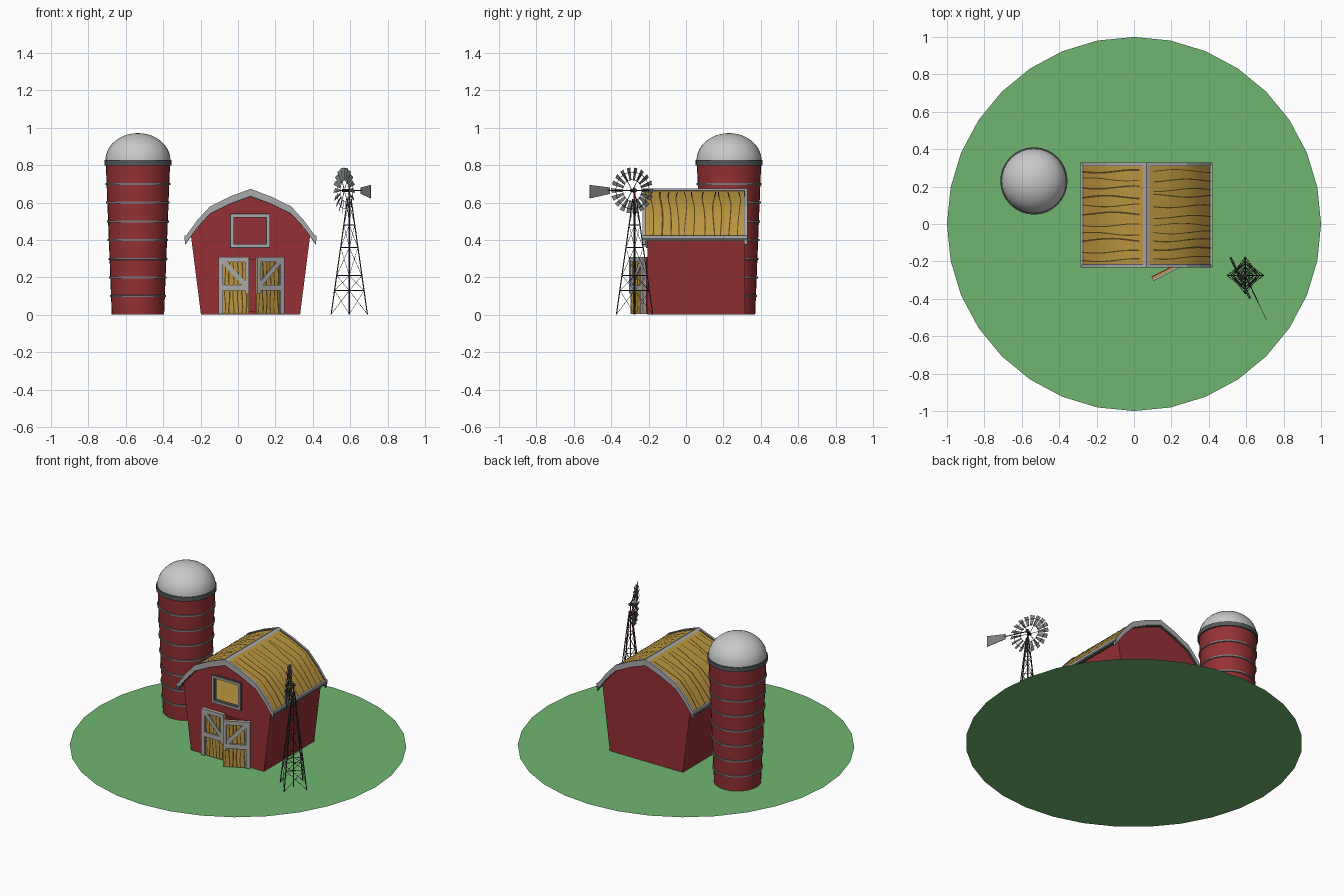
import bpy, bmesh, math, random
from mathutils import Vector, Matrix

random.seed(4)
if "Cube" in bpy.data.objects:
    bpy.data.objects.remove(bpy.data.objects["Cube"], do_unlink=True)


def material(name, r, g, b):
    m = bpy.data.materials.new(name)
    m.use_nodes = True
    m.diffuse_color = (r, g, b, 1)
    m.node_tree.nodes["Principled BSDF"].inputs["Base Color"].default_value = (r, g, b, 1)
    return m


RED = material("barn red", .3, .03, .033)
GOLD = material("golden wood", .5, .3, .05)
BROWN = material("dark wood grain", .09, .055, .012)
TRIM = material("light grey trim", .4, .4, .4)
STEEL = material("dark steel", .09, .1, .1)
BAND = material("grey metal", .2, .21, .21)
DOME = material("pale dome", .58, .58, .58)
GREEN = material("grass green", .16, .47, .16)
IRON = material("mill iron", .05, .05, .055)


def finish(name, bm, mat, smooth=False, recalc=True):
    if recalc:
        bmesh.ops.recalc_face_normals(bm, faces=bm.faces[:])
    me = bpy.data.meshes.new(name)
    bm.to_mesh(me)
    bm.free()
    me.materials.append(mat)
    ob = bpy.data.objects.new(name, me)
    bpy.context.scene.collection.objects.link(ob)
    if smooth:
        bpy.ops.object.select_all(action='DESELECT')
        ob.select_set(True)
        bpy.context.view_layer.objects.active = ob
        bpy.ops.object.shade_smooth_by_angle(angle=math.radians(32))
    return ob


def add_box(bm, lo, hi, matrix=Matrix()):
    lo, hi = Vector(lo), Vector(hi)
    size = Matrix.Diagonal((hi - lo).to_4d())
    bmesh.ops.create_cube(bm, size=1, matrix=matrix @ Matrix.Translation((lo + hi) / 2) @ size)


def add_rod(bm, a, b, r, sides=5):
    a, b = Vector(a), Vector(b)
    turn = (b - a).to_track_quat('Z', 'Y').to_matrix().to_4x4()
    bmesh.ops.create_cone(bm, cap_ends=True, segments=sides, radius1=r, radius2=r,
                          depth=(b - a).length, matrix=Matrix.Translation((a + b) / 2) @ turn)


def add_prism(bm, pts, y0, y1):
    face = bm.faces.new([bm.verts.new((x, y0, z)) for x, z in pts])
    out = bmesh.ops.extrude_face_region(bm, geom=[face])
    verts = [v for v in out['geom'] if isinstance(v, bmesh.types.BMVert)]
    bmesh.ops.translate(bm, vec=(0, y1 - y0, 0), verts=verts)


def add_ribbon(bm, path, across, out):
    rows = [(bm.verts.new(p - across), bm.verts.new(p + across)) for p in path]
    for (a, b), (c, d) in zip(rows, rows[1:]):
        f = bm.faces.new((a, b, d, c))
        f.normal_update()
        if f.normal.dot(out) < 0:
            f.normal_flip()


def lathe(name, profile, at, mat):
    bm = bmesh.new()
    vs = [bm.verts.new((r, 0, z)) for r, z in profile]
    es = [bm.edges.new(p) for p in zip(vs, vs[1:])]
    bmesh.ops.spin(bm, geom=vs + es, axis=(0, 0, 1), cent=(0, 0, 0), steps=32, angle=math.tau)
    bmesh.ops.remove_doubles(bm, verts=bm.verts[:], dist=.0005)
    ob = finish(name, bm, mat, True)
    ob.location = at
    return ob


# Grass disc
bm = bmesh.new()
bmesh.ops.create_circle(bm, cap_ends=True, segments=32, radius=1)
finish("ground", bm, GREEN)

# Silo: tapered body, hoops, rim and dome
SILO = (-.535, .23, 0)
lathe("silo_body", [(0, .001), (.14, .001), (.172, .81), (0, .81)], SILO, RED)
for i in range(1, 8):
    z = i / 10
    r = .14 + .04 * z
    lathe(f"silo_hoop_{i}", [(r - .005, z - .006), (r + .006, z - .005),
                             (r + .006, z + .005), (r - .005, z + .006)], SILO, BAND)
lathe("silo_rim", [(.16, .8), (.18, .8), (.18, .828), (.16, .828)], SILO, STEEL)
arc = [math.pi / 2 * i / 10 for i in range(11)]
lathe("silo_dome", [(.174 * math.cos(a), .826 + .146 * math.sin(a)) for a in arc], SILO, DOME)

# Barn shell, hollow, with window and doorway cut through the front
CX, FRONT, BACK = .067, -.205, .315


def mirrored(half, dz=0):
    return ([(CX - x, z + dz) for x, z in half] +
            [(CX + x, z + dz) for x, z in reversed(half) if x])


def cutter(fill):
    c = bmesh.new()
    fill(c)
    ob = finish("barn_cutter", c, RED)
    ob.hide_render = True
    return ob


bm = bmesh.new()
add_prism(bm, mirrored([(.265, .001), (.318, .42), (.205, .563), (0, .655)]), FRONT, BACK)
barn = finish("barn_walls", bm, RED)
inside = mirrored([(.252, .012), (.304, .415), (.197, .55), (0, .64)])
for fill in (lambda c: add_prism(c, inside, FRONT + .014, BACK - .014),
             lambda c: add_box(c, (-.03, -.3, .375), (.16, -.1, .53)),
             lambda c: add_box(c, (-.09, -.3, .02), (.23, -.1, .295))):
    tool = cutter(fill)
    mod = barn.modifiers.new("opening", 'BOOLEAN')
    mod.operation, mod.solver, mod.object = 'DIFFERENCE', 'EXACT', tool
    bpy.context.view_layer.objects.active = barn
    bpy.ops.object.modifier_apply(modifier=mod.name)
    bpy.data.objects.remove(tool, do_unlink=True)

# Hay loft floor and window frame
bm = bmesh.new()
add_box(bm, (CX - .295, FRONT + .014, .35), (CX + .295, BACK - .014, .365))
finish("loft_floor", bm, GOLD)
for name, mat, grow, out in (("window_frame", TRIM, .008, .016), ("window_frame_edge", STEEL, .012, .01)):
    bm = bmesh.new()
    x0, x1, z0, z1 = -.03 - grow, .16 + grow, .37 - grow, .53 + grow
    t = grow + (.006 if mat == TRIM else .009)
    for lo, hi in (((x0, z0), (x1, z0 + t)), ((x0, z1 - t), (x1, z1)),
                   ((x0, z0), (x0 + t, z1)), ((x1 - t, z0), (x1, z1))):
        add_box(bm, (lo[0], FRONT - out, lo[1]), (hi[0], FRONT + .012, hi[1]))
    finish(name, bm, mat)

# Gambrel roof with trim on gable edges, eaves and ridge
ROOF = [(.35, .41), (.285, .5), (.217, .574), (.11, .627), (0, .668)]
Y0, Y1 = -.232, .328


def roof_band(name, mat, top, bottom, spans, smooth=False):
    bm = bmesh.new()
    for y0, y1 in spans:
        upper, lower = mirrored(ROOF, top), mirrored(ROOF, bottom)
        for i in range(len(upper) - 1):
            add_prism(bm, [upper[i], upper[i + 1], lower[i + 1], lower[i]], y0, y1)
        bmesh.ops.remove_doubles(bm, verts=bm.verts[:], dist=.0005)
        inner = [f for f in bm.faces if all(len(e.link_faces) > 2 for e in f.edges)]
        bmesh.ops.delete(bm, geom=inner, context='FACES_ONLY')
    return finish(name, bm, mat, smooth)


roof_band("roof", GOLD, 0, -.014, [(Y0 + .008, Y1 - .008)], True)
roof_band("gable_trim", TRIM, .006, -.03, [(Y0, Y0 + .014), (Y1 - .014, Y1)])
roof_band("gable_trim_edge", STEEL, .003, -.036, [(Y0 + .004, Y0 + .019), (Y1 - .019, Y1 - .004)])
bm = bmesh.new()
add_prism(bm, [(CX - .018, .665), (CX, .675), (CX + .018, .665), (CX, .655)], Y0, Y1)
finish("ridge_cap", bm, TRIM)
for name, mat, x0, x1, z0, z1 in (("eave_trim", TRIM, .34, .353, .412, .424),
                                  ("eave_underside", STEEL, .333, .353, .398, .412)):
    bm = bmesh.new()
    for s in (-1, 1):
        add_prism(bm, [(CX + s * x, z) for x, z in ((x0, z0), (x1, z0), (x1, z1), (x0, z1))], Y0, Y1)
    finish(name, bm, mat)

# Wavy plank seams on both roof slopes
bm = bmesh.new()
for s in (-1, 1):
    for k in range(11):
        y, phase = -.188 + k * .047 + random.uniform(-.01, .01), random.uniform(0, 6)
        path = []
        for (xa, za), (xb, zb) in zip(ROOF, ROOF[1:]):
            for i in range(3):
                f = i / 3
                x = xa + (xb - xa) * f
                wave = .008 * math.sin(phase + x * 16)
                path.append(Vector((CX + s * x, y + wave, za + (zb - za) * f + .003)))
        add_ribbon(bm, path, Vector((0, random.uniform(.002, .005), 0)), Vector((0, 0, 1)))
finish("roof_plank_seams", bm, BROWN, recalc=False)


# Barn doors: planks, grain, frame and brace; the leaf runs from its hinge
def door(name, hinge, angle, side):
    place = Matrix.Translation(hinge) @ Matrix.Rotation(angle, 4, 'Z') @ Matrix.Diagonal((side, 1, 1, 1))
    w, top, mid = .163, .31, .145
    bm = bmesh.new()
    add_box(bm, (0, -.01, .006), (w, 0, top), place)
    finish(name + "_planks", bm, GOLD)
    bm = bmesh.new()
    out = place.to_3x3() @ Vector((0, -1, 0))
    for k in range(6):
        u, phase = .035 + k * .023, random.uniform(0, 6)
        path = [place @ Vector((u + .003 * math.sin(phase + i), -.012, .01 + i * .0295)) for i in range(11)]
        add_ribbon(bm, path, place.to_3x3() @ Vector((random.uniform(.002, .004), 0, 0)), out)
    finish(name + "_grain", bm, BROWN, recalc=False)
    bm = bmesh.new()
    add_box(bm, (0, -.02, .006), (.025, 0, top), place)
    add_box(bm, (0, -.02, top - .026), (w, 0, top), place)
    add_box(bm, (0, -.02, mid - .015), (w, 0, mid + .015), place)
    add_box(bm, (w - .02, -.02, mid - .03), (w, 0, top), place)
    run, rise = w - .035, top - mid - .03
    brace = Matrix.Translation((w / 2, -.01, (top + mid) / 2)) @ Matrix.Rotation(math.atan2(rise, run), 4, 'Y')
    half = math.hypot(run, rise) / 2
    add_box(bm, (-half, -.008, -.012), (half, .008, .012), place @ brace)
    finish(name + "_frame", bm, TRIM)
    bm = bmesh.new()
    add_box(bm, (0, 0, .006), (w, .006, top), place)
    finish(name + "_back", bm, RED)


door("right_door", (-.105, FRONT - .008, 0), 0, 1)
door("left_door", (.24, FRONT - .008, 0), math.radians(27), -1)

# Windmill tower: four legs, rails and cross braces around a red pump rod
MX, MY, HUB = .595, -.275, .665
corners = [Vector((math.cos(a), math.sin(a), 0)) for a in (0, math.pi / 2, math.pi, -math.pi / 2)]


def leg_point(i, z):
    return Vector((MX, MY, z)) + corners[i % 4] * (.097 - .085 * z / .6)


bm = bmesh.new()
levels = [.004, .13, .21, .36, .48, .6]
for i in range(4):
    add_rod(bm, leg_point(i, .003), leg_point(i, .62), .0032)
    for a, b in zip(levels, levels[1:]):
        add_rod(bm, leg_point(i, b), leg_point(i + 1, b), .002, 4)
        add_rod(bm, leg_point(i, a), leg_point(i + 1, b), .0013, 4)
        add_rod(bm, leg_point(i + 1, a), leg_point(i, b), .0013, 4)
finish("windmill_tower", bm, IRON)
bm = bmesh.new()
add_rod(bm, (MX, MY, .002), (MX, MY, .68), .0045, 8)
finish("windmill_rod", bm, RED)

# Wheel and tail share one upright plane; local x runs towards the tail
MILL = Matrix.Translation((MX, MY, HUB)) @ Matrix.Rotation(math.radians(-64.5), 4, 'Z')
WHEEL = MILL @ Matrix.Translation((0, -.03, 0))
iron, vanes = bmesh.new(), bmesh.new()
add_rod(iron, WHEEL @ Vector((0, -.01, 0)), MILL @ Vector((0, .012, 0)), .009, 8)
add_rod(iron, MILL @ Vector((0, 0, 0)), MILL @ Vector((.16, 0, 0)), .003)
count = 18
for i in range(count):
    turn = WHEEL @ Matrix.Rotation(math.tau * i / count, 4, 'Y')
    after = WHEEL @ Matrix.Rotation(math.tau * (i + 1) / count, 4, 'Y')
    for r in (.058, .1):
        add_rod(iron, turn @ Vector((r, .004, 0)), after @ Vector((r, .004, 0)), .0014, 4)
    if i % 3 == 0:
        add_rod(iron, turn @ Vector((0, 0, 0)), turn @ Vector((.1, .004, 0)), .0018, 4)
    pitch = turn @ Matrix.Rotation(math.radians(25), 4, 'X')
    loop = [pitch @ Vector((r, y, z)) for y in (-.0012, .0012)
            for r, z in ((.055, -.006), (.122, -.013), (.122, .013), (.055, .006))]
    bmesh.ops.convex_hull(vanes, input=[vanes.verts.new(p) for p in loop])
tail = [MILL @ Vector((u, y, z)) for y in (-.0015, .0015)
        for u, z in ((.145, -.018), (.265, -.042), (.25, -.004), (.265, .03), (.145, .016))]
bmesh.ops.convex_hull(vanes, input=[vanes.verts.new(p) for p in tail])
finish("windmill_hub_and_rings", iron, IRON)
finish("windmill_vanes", vanes, BAND)
